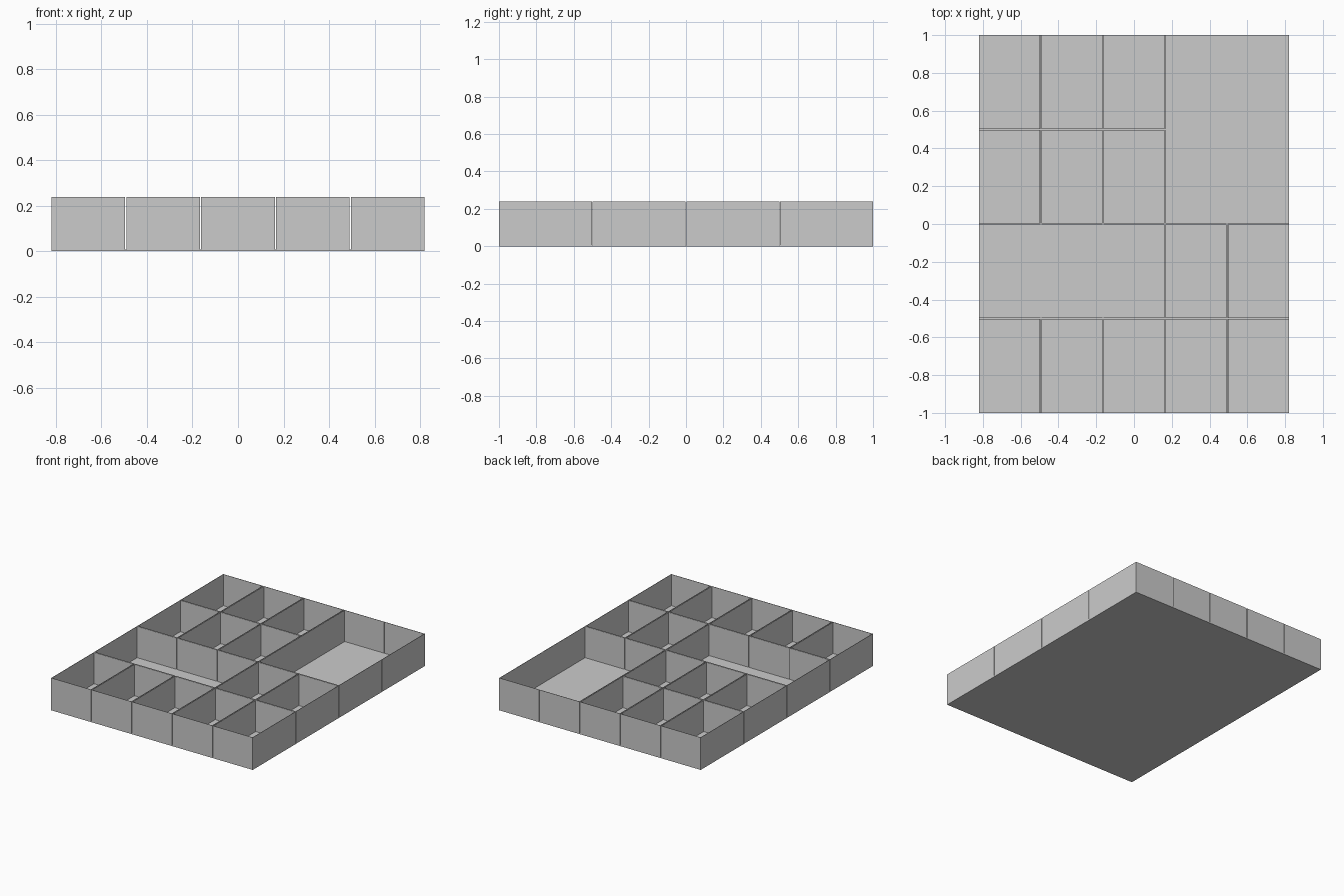
import bpy, bmesh
from mathutils import Matrix, Vector

if "Cube" in bpy.data.objects:
    bpy.data.objects.remove(bpy.data.objects["Cube"])

W, D, H = 1.64, 2.0, 0.238       # overall tray size
BASE, T, GAP = 0.008, 0.003, 0.005   # floor thickness, panel thickness, joint gap
COLS, ROWS = 5, 4
PX, PY = (W + GAP) / COLS, (D + GAP) / ROWS

# compartment layout, back row first; equal letters share one open compartment
LAYOUT = ["abcxx",
          "defxx",
          "yyygh",
          "ijklm"][::-1]


def add_box(bm, lo, hi):
    lo, hi = Vector(lo), Vector(hi)
    m = Matrix.Translation((lo + hi) / 2) @ Matrix.Diagonal((*(hi - lo), 1))
    bmesh.ops.create_cube(bm, size=1, matrix=m)


def finish(bm, name):
    mesh = bpy.data.meshes.new(name)
    bm.to_mesh(mesh)
    bm.free()
    bpy.context.collection.objects.link(bpy.data.objects.new(name, mesh))


def letter(i, j):
    return LAYOUT[j][i] if 0 <= i < COLS and 0 <= j < ROWS else None


# base plate
bm = bmesh.new()
add_box(bm, (-W / 2, -D / 2, 0), (W / 2, D / 2, BASE))
finish(bm, "base_plate")

# compartment walls: each grid cell carries thin panels on its closed sides
for key in sorted(set("".join(LAYOUT))):
    bm = bmesh.new()
    for j in range(ROWS):
        for i in range(COLS):
            if letter(i, j) != key:
                continue
            x0, y0 = -W / 2 + i * PX, -D / 2 + j * PY
            x1, y1 = x0 + PX - GAP, y0 + PY - GAP
            if letter(i - 1, j) != key:
                add_box(bm, (x0, y0, BASE), (x0 + T, y1, H))
            if letter(i + 1, j) != key:
                add_box(bm, (x1 - T, y0, BASE), (x1, y1, H))
            if letter(i, j - 1) != key:
                add_box(bm, (x0, y0, BASE), (x1, y0 + T, H))
            if letter(i, j + 1) != key:
                add_box(bm, (x0, y1 - T, BASE), (x1, y1, H))
    finish(bm, "compartment_walls_" + key)
